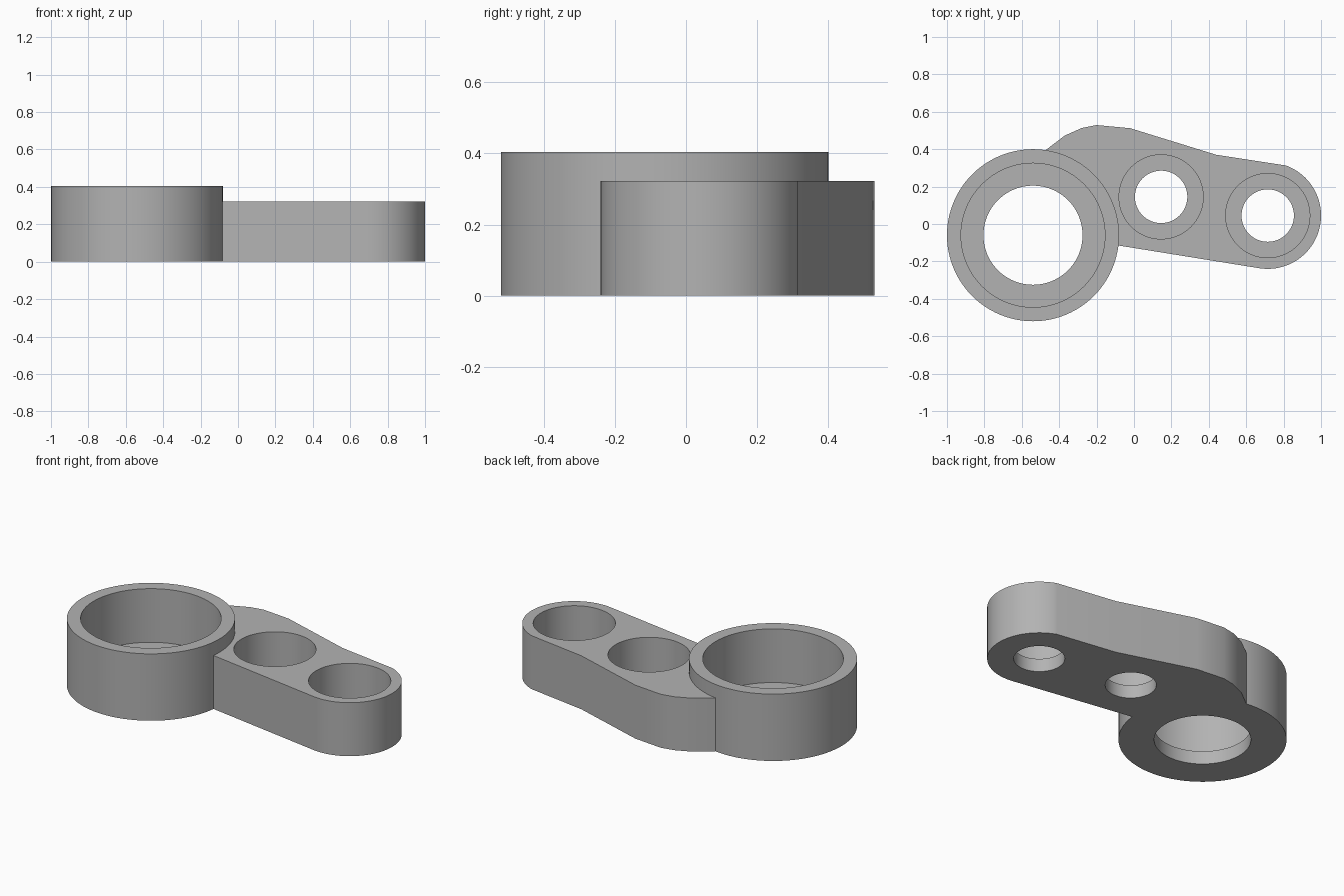
import bpy, bmesh
from math import sin, cos, radians, pi

cube = bpy.data.objects.get("Cube")
if cube:
    bpy.data.objects.remove(cube, do_unlink=True)

RING_C, RING_R = (-0.54, -0.06), 0.46
MID_C, END_C, END_R = (0.145, 0.145), (0.715, 0.045), 0.285
RING_H, ARM_H, FLOOR = 0.404, 0.323, 0.08

grey = bpy.data.materials.new("plain grey")
grey.use_nodes = True
grey.diffuse_color = (0.45, 0.45, 0.45, 1)
grey.node_tree.nodes["Principled BSDF"].inputs["Base Color"].default_value = (0.45, 0.45, 0.45, 1)


def arc(c, r, a0, a1, n):
    """Points along an arc, angles in degrees."""
    steps = [radians(a0 + (a1 - a0) * i / n) for i in range(n + 1)]
    return [(c[0] + r * cos(a), c[1] + r * sin(a)) for a in steps]


def prism(name, outline, z0, z1):
    """Solid made by raising a flat outline."""
    bm = bmesh.new()
    face = bm.faces.new([bm.verts.new((x, y, z0)) for x, y in outline])
    new = bmesh.ops.extrude_face_region(bm, geom=[face])["geom"]
    bmesh.ops.translate(bm, vec=(0, 0, z1 - z0),
                        verts=[v for v in new if isinstance(v, bmesh.types.BMVert)])
    bmesh.ops.recalc_face_normals(bm, faces=bm.faces)
    mesh = bpy.data.meshes.new(name)
    bm.to_mesh(mesh)
    bm.free()
    mesh.materials.append(grey)
    obj = bpy.data.objects.new(name, mesh)
    bpy.context.collection.objects.link(obj)
    return obj


def cylinder(name, c, r, z0, z1):
    return prism(name, arc(c, r, 0, 360, 96)[:-1], z0, z1)


def combine(target, tool, operation):
    """Apply a boolean and discard the tool."""
    mod = target.modifiers.new(operation.title(), 'BOOLEAN')
    mod.operation, mod.solver, mod.object = operation, 'EXACT', tool
    bpy.context.view_layer.objects.active = target
    bpy.ops.object.modifier_apply(modifier=mod.name)
    bpy.data.objects.remove(tool, do_unlink=True)


# Arm: straight lower edge, round end, bent back edge, closing inside the ring
outline = [RING_C, (-0.12, -0.109)]
outline += arc(END_C, END_R, -99, 70, 48)
outline += [(0.44, 0.37), (-0.02, 0.512), (-0.20, 0.529), (-0.28, 0.513),
            (-0.37, 0.473), (-0.475, 0.393), (-0.53, 0.34)]
body = prism("linkage_body", outline, 0, ARM_H)

# Tall round housing
combine(body, cylinder("ring", RING_C, RING_R, 0, RING_H), 'UNION')

# Stepped bores: wide pocket above a narrower through hole
for centre, pocket, hole in ((RING_C, 0.385, 0.265), (MID_C, 0.225, 0.14), (END_C, 0.225, 0.14)):
    combine(body, cylinder("pocket", centre, pocket, FLOOR, 1), 'DIFFERENCE')
    combine(body, cylinder("hole", centre, hole, -1, 0.5), 'DIFFERENCE')

# Smooth curved walls, crisp rims
bpy.ops.object.select_all(action='DESELECT')
body.select_set(True)
bpy.context.view_layer.objects.active = body
bpy.ops.object.shade_smooth_by_angle(angle=radians(30))
